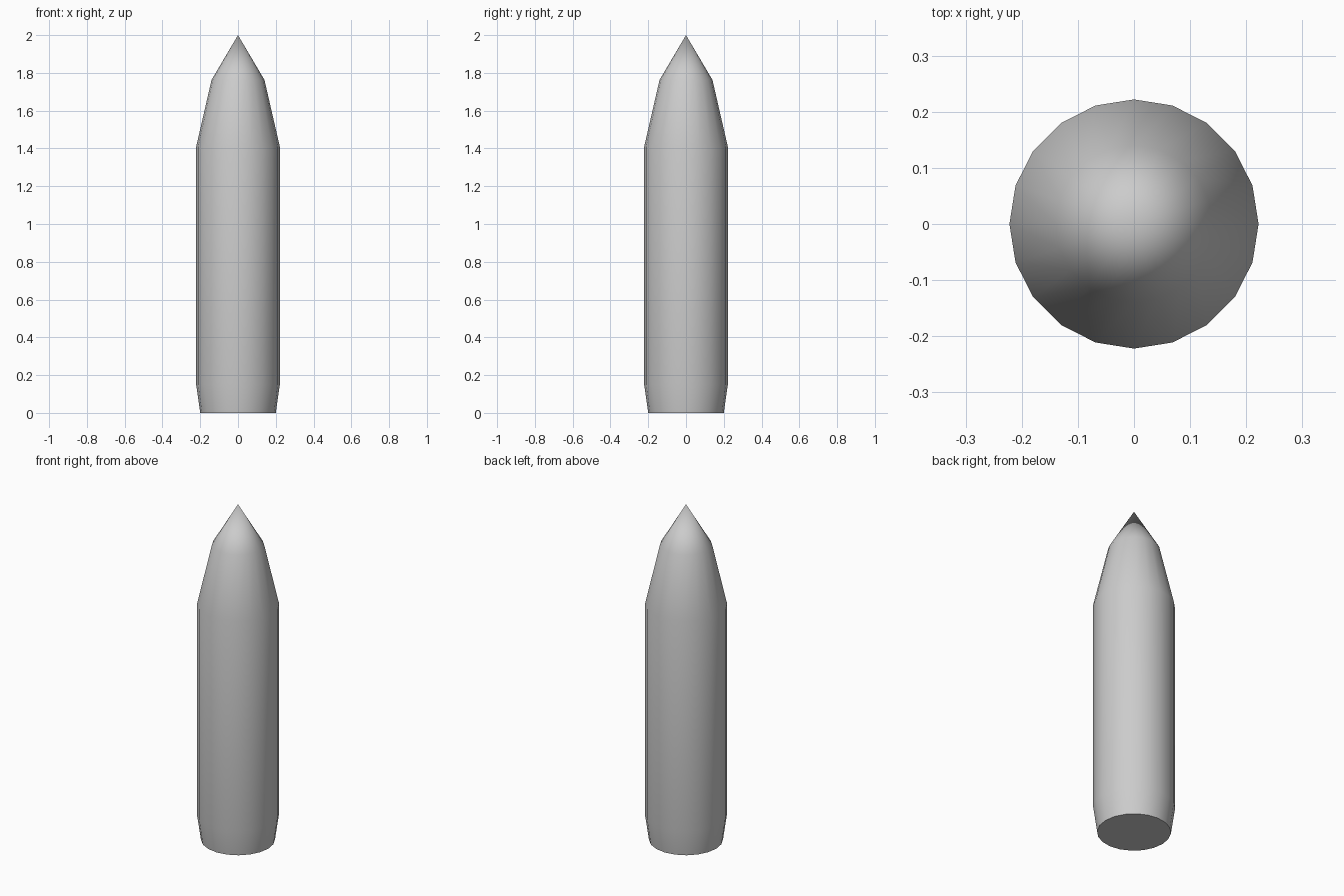
import bpy, bmesh
from math import cos, sin, tau, radians

if "Cube" in bpy.data.objects:
    bpy.data.objects.remove(bpy.data.objects["Cube"])

SIDES = 20
# (radius, height) from the base up; the tip closes the profile
PROFILE = [(0.2, 0.0), (0.222, 0.153), (0.222, 1.407), (0.14, 1.763)]
TIP_Z = 2.0

bm = bmesh.new()
rings = [[bm.verts.new((r * cos(tau * i / SIDES), r * sin(tau * i / SIDES), z))
          for i in range(SIDES)] for r, z in PROFILE]
tip = bm.verts.new((0, 0, TIP_Z))

# Flat base
bm.faces.new(rings[0][::-1])
# Tapered foot, straight body and shoulder
for low, high in zip(rings, rings[1:]):
    for i in range(SIDES):
        j = (i + 1) % SIDES
        bm.faces.new((low[i], low[j], high[j], high[i]))
# Pointed nose
for i in range(SIDES):
    bm.faces.new((rings[-1][i], rings[-1][(i + 1) % SIDES], tip))

mesh = bpy.data.meshes.new("pointed_body")
bm.to_mesh(mesh)
bm.free()
body = bpy.data.objects.new("pointed_body", mesh)
bpy.context.collection.objects.link(body)

bpy.context.view_layer.objects.active = body
body.select_set(True)
bpy.ops.object.shade_smooth_by_angle(angle=radians(30))
